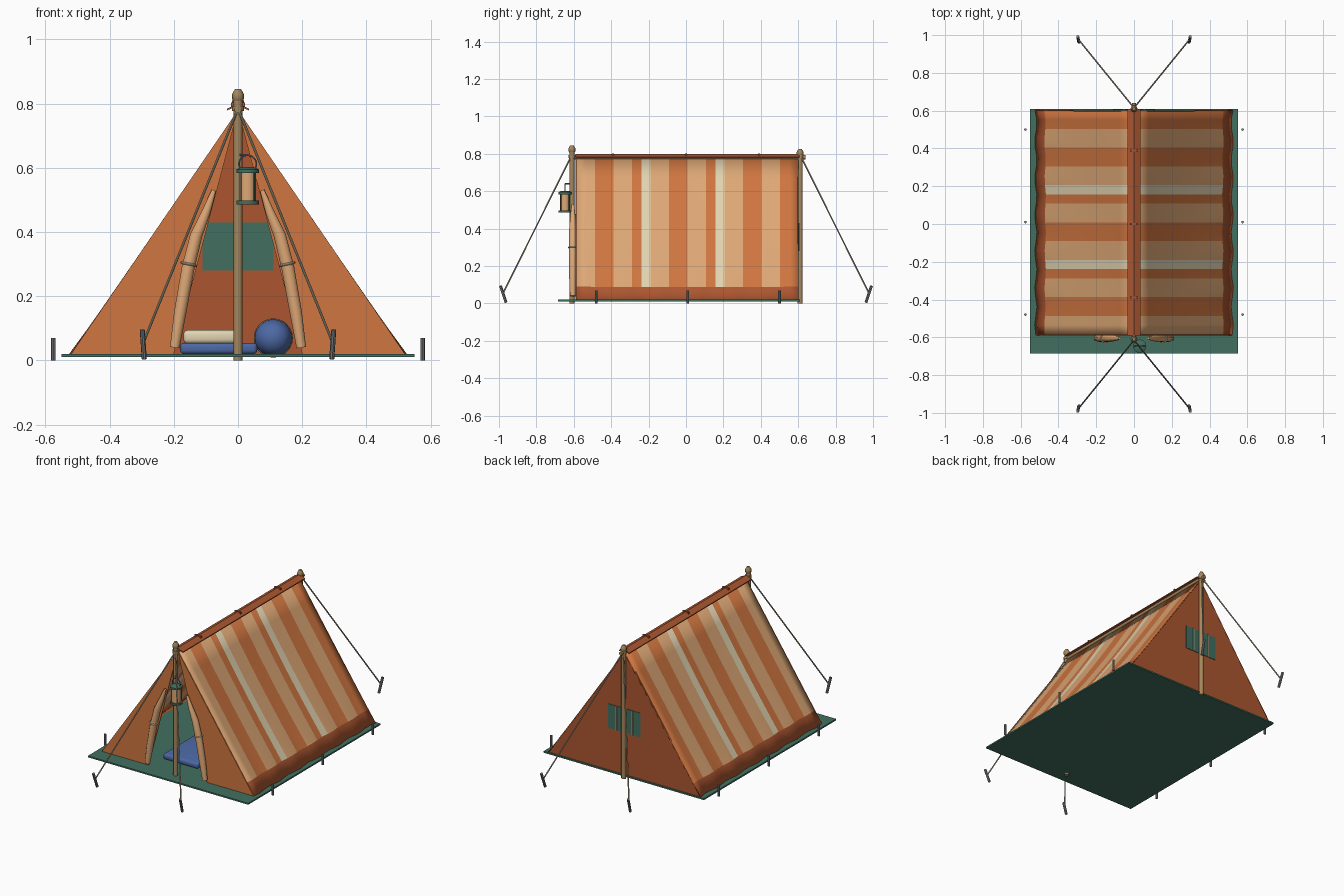
import bpy, bmesh, math
from mathutils import Vector

if "Cube" in bpy.data.objects:
    bpy.data.objects.remove(bpy.data.objects["Cube"])


def material(name, rgb):
    m = bpy.data.materials.new(name)
    lin = [c / 12.92 if c <= 0.04045 else ((c + 0.055) / 1.055) ** 2.4
           for c in (v / 255 for v in rgb)]
    m.diffuse_color = (*lin, 1)
    m.use_nodes = True
    m.node_tree.nodes["Principled BSDF"].inputs["Base Color"].default_value = m.diffuse_color
    return m


ORANGE = material("orange canvas", (208, 118, 64))
TAN = material("tan canvas", (222, 168, 118))
CREAM = material("cream cloth", (226, 212, 178))
RUST = material("rust canvas", (172, 86, 48))
GREEN = material("green sheet", (66, 112, 96))
BLUE = material("blue bedding", (76, 104, 164))
WOOD = material("wood", (166, 136, 92))
ROPE = material("rope", (172, 160, 136))
METAL = material("grey metal", (128, 130, 134))

RIDGE, BASE, HALF = 0.78, 0.02, 0.52
FRONT, BACK = -0.585, 0.602


def finish(name, bm, mats, smooth=False):
    bmesh.ops.recalc_face_normals(bm, faces=bm.faces)
    me = bpy.data.meshes.new(name)
    bm.to_mesh(me)
    bm.free()
    ob = bpy.data.objects.new(name, me)
    bpy.context.collection.objects.link(ob)
    for m in mats:
        me.materials.append(m)
    if smooth:
        bpy.ops.object.select_all(action='DESELECT')
        ob.select_set(True)
        bpy.context.view_layer.objects.active = ob
        bpy.ops.object.shade_smooth_by_angle(angle=math.radians(40))
    return ob


def rod(name, a, b, r, mat, sides=12, r2=None):
    a, b = Vector(a), Vector(b)
    bm = bmesh.new()
    bmesh.ops.create_cone(bm, cap_ends=True, segments=sides, radius1=r,
                          radius2=r if r2 is None else r2, depth=(b - a).length)
    rot = (b - a).to_track_quat('Z', 'Y').to_matrix()
    for v in bm.verts:
        v.co = rot @ v.co + (a + b) / 2
    return finish(name, bm, [mat], True)


def box(name, lo, hi, mat, bevel=0):
    bm = bmesh.new()
    bmesh.ops.create_cube(bm, size=1)
    for v in bm.verts:
        v.co = [(l + h) / 2 + c * (h - l) for l, h, c in zip(lo, hi, v.co)]
    if bevel:
        bmesh.ops.bevel(bm, geom=bm.edges[:], offset=bevel, segments=3,
                        affect='EDGES', profile=0.5)
    return finish(name, bm, [mat], bevel > 0)


def plate(name, outline, y0, y1, mat):
    """Upright panel: an x/z outline given depth in y."""
    bm = bmesh.new()
    f = bm.faces.new([bm.verts.new((x, y0, z)) for x, z in outline])
    ext = bmesh.ops.extrude_face_region(bm, geom=[f])
    for v in ext["geom"]:
        if isinstance(v, bmesh.types.BMVert):
            v.co.y = y1
    return finish(name, bm, [mat])


def ring(name, loc, major, minor, mat, rot):
    bpy.ops.mesh.primitive_torus_add(location=loc, rotation=rot, major_radius=major,
                                     minor_radius=minor, major_segments=28, minor_segments=8)
    ob = bpy.context.object
    ob.name = name
    ob.data.materials.append(mat)
    bpy.ops.object.shade_smooth_by_angle()
    return ob


def lathe(name, profile, centre, mat, axis='Z', sides=24):
    """Revolve (radius, offset) points around z or y."""
    bm = bmesh.new()
    loops = []
    for r, h in profile:
        loop = []
        for i in range(sides):
            a = 2 * math.pi * i / sides
            p = (r * math.cos(a), r * math.sin(a), h)
            p = p if axis == 'Z' else (p[0], p[2], p[1])
            loop.append(bm.verts.new(Vector(p) + Vector(centre)))
        loops.append(loop)
    for u, w in zip(loops, loops[1:]):
        for i in range(sides):
            j = (i + 1) % sides
            bm.faces.new((u[i], u[j], w[j], w[i]))
    bm.faces.new(loops[0])
    bm.faces.new(loops[-1])
    return finish(name, bm, [mat], True)


def roof(name, side):
    """Striped, slightly sagging slope with a plain hem."""
    rows = [0, 0.15, 0.3, 0.45, 0.6, 0.75, 0.908, 1]
    bm = bmesh.new()
    grid = []
    for c in range(25):
        y = FRONT + (BACK - FRONT) * c / 24
        belly = math.sin(math.pi * c / 24)
        line = []
        for t in rows:
            sag = 0.012 * math.sin(math.pi * t) * belly
            ripple = 0.006 * math.sin(c * 1.6) * t ** 6
            line.append(bm.verts.new((side * (HALF * t - sag * 0.8 + ripple), y,
                                      RIDGE - (RIDGE - BASE) * t - sag * 0.6)))
        grid.append(line)
    for c in range(24):
        cell = c // 2
        stripe = 0 if cell % 2 == 0 else 1
        if cell in (3, 7) and c % 2:
            stripe = 2
        for r in range(len(rows) - 1):
            f = bm.faces.new((grid[c][r], grid[c + 1][r], grid[c + 1][r + 1], grid[c][r + 1]))
            f.material_index = 3 if r == len(rows) - 2 else stripe
    ob = finish(name, bm, [TAN, ORANGE, CREAM, RUST], True)
    # make the sheet face outward so its thickness grows inward
    if ob.data.polygons[0].normal.z < 0:
        ob.data.flip_normals()
    mod = ob.modifiers.new("thickness", 'SOLIDIFY')
    mod.thickness, mod.offset = 0.005, -1


# Ground sheet
box("ground_sheet", (-0.55, -0.685, 0.011), (0.55, 0.61, 0.02), GREEN)

# Canvas slopes, front panels, rolled door flaps and ties
for s, tag in ((-1, "left"), (1, "right")):
    roof("roof_" + tag, s)
    plate("front_panel_" + tag, [(0, RIDGE), (s * HALF, BASE), (s * 0.2, BASE)],
          FRONT - 0.005, FRONT, ORANGE)
    cu = bpy.data.curves.new("door_flap_" + tag, 'CURVE')
    cu.dimensions = '3D'
    cu.bevel_depth, cu.bevel_resolution, cu.use_fill_caps = 0.021, 3, True
    path = [(0.197, 0.04, 0.75), (0.18, 0.15, 0.95), (0.155, 0.29, 1.0),
            (0.13, 0.39, 0.95), (0.1, 0.46, 0.7), (0.075, 0.53, 0.35)]
    sp = cu.splines.new('POLY')
    sp.points.add(len(path) - 1)
    for p, (x, z, r) in zip(sp.points, path):
        p.co, p.radius = (s * x, -0.605, z, 1), r
    sp.use_smooth = True
    cu.materials.append(TAN)
    bpy.context.collection.objects.link(bpy.data.objects.new("door_flap_" + tag, cu))
    ring("flap_tie_" + tag, (s * 0.153, -0.605, 0.3), 0.022, 0.004, CREAM, (0, s * -0.2, 0))

# Back wall and barred window
plate("back_wall", [(0, RIDGE), (HALF, BASE), (-HALF, BASE)], BACK - 0.006, BACK, RUST)
plate("back_window", [(-0.11, 0.28), (0.11, 0.28), (0.11, 0.43), (-0.11, 0.43)],
      BACK - 0.009, BACK + 0.003, GREEN)
for x in (-0.055, 0.055):
    box("window_bar", (x - 0.004, BACK + 0.002, 0.28), (x + 0.004, BACK + 0.006, 0.43), ROPE)

# Ridge pole and its folded cap with small ties
rod("ridge_pole", (0, -0.625, 0.782), (0, 0.64, 0.782), 0.011, WOOD)
plate("ridge_cap", [(-0.035, 0.778), (0, 0.794), (0.035, 0.778), (0.035, 0.784),
                    (0, 0.8), (-0.035, 0.784)], -0.59, 0.608, RUST)
for y in (-0.39, 0, 0.39):
    box("cap_tie", (-0.022, y - 0.005, 0.788), (0.022, y + 0.005, 0.803), RUST)

# Upright poles with knobs
for y, top, tag in ((-0.61, 0.82, "front"), (0.61, 0.8, "back")):
    rod(tag + "_pole", (0, y, 0), (0, y, top), 0.014, WOOD)
    lathe(tag + "_pole_knob", [(0.011, -0.02), (0.018, -0.01), (0.018, 0.006), (0.009, 0.022)],
          (0, y, top + 0.004), WOOD, sides=8)
    lathe(tag + "_pole_collar", [(0.018, -0.008), (0.018, 0.008)], (0, y, 0.785), WOOD)

# Guy ropes and pegs at the four corners
for sx in (-1, 1):
    for sy in (-1, 1):
        rod("guy_rope", (0, sy * 0.615, 0.785), (sx * 0.295, sy * 0.978, 0.055), 0.004, ROPE, 8)
        rod("guy_peg", (sx * 0.292, sy * 0.962, 0.005), (sx * 0.298, sy * 0.992, 0.095),
            0.008, METAL, 8)
    for y in (-0.48, 0.01, 0.5):
        rod("side_peg", (sx * 0.575, y, 0), (sx * 0.575, y, 0.07), 0.007, METAL, 8)

# Hanging lantern
LX, LY = 0.03, -0.647
lathe("lantern_glass", [(0.026, 0.495), (0.026, 0.59)], (LX, LY, 0), TAN)
lathe("lantern_base", [(0.035, 0.486), (0.035, 0.498)], (LX, LY, 0), GREEN)
lathe("lantern_lid", [(0.035, 0.584), (0.035, 0.595), (0.02, 0.602)], (LX, LY, 0), GREEN)
for i in range(4):
    a = math.pi / 4 + i * math.pi / 2
    x, y = LX + 0.029 * math.cos(a), LY + 0.029 * math.sin(a)
    rod("lantern_rib", (x, y, 0.49), (x, y, 0.59), 0.0025, GREEN, 6)
ring("lantern_handle", (LX, LY, 0.612), 0.027, 0.0025, METAL, (math.pi / 2, 0, 0))
rod("lantern_hook", (0, -0.615, 0.64), (LX, LY, 0.64), 0.003, METAL, 6)

# Bedding: mattress, pillow and strapped roll
box("mattress", (-0.18, -0.48, 0.02), (0.06, 0.45, 0.055), BLUE, 0.012)
box("pillow", (-0.17, 0.22, 0.052), (0.01, 0.42, 0.095), CREAM, 0.014)
lathe("bed_roll", [(0.012, -0.3), (0.035, -0.29), (0.05, -0.272), (0.058, -0.24),
                   (0.058, 0.24), (0.05, 0.272), (0.035, 0.29), (0.012, 0.3)],
      (0.11, 0.1, 0.07), BLUE, 'Y', 28)
for y in (-0.07, 0.27):
    ring("roll_strap", (0.11, y, 0.07), 0.057, 0.004, WOOD, (math.pi / 2, 0, 0))
